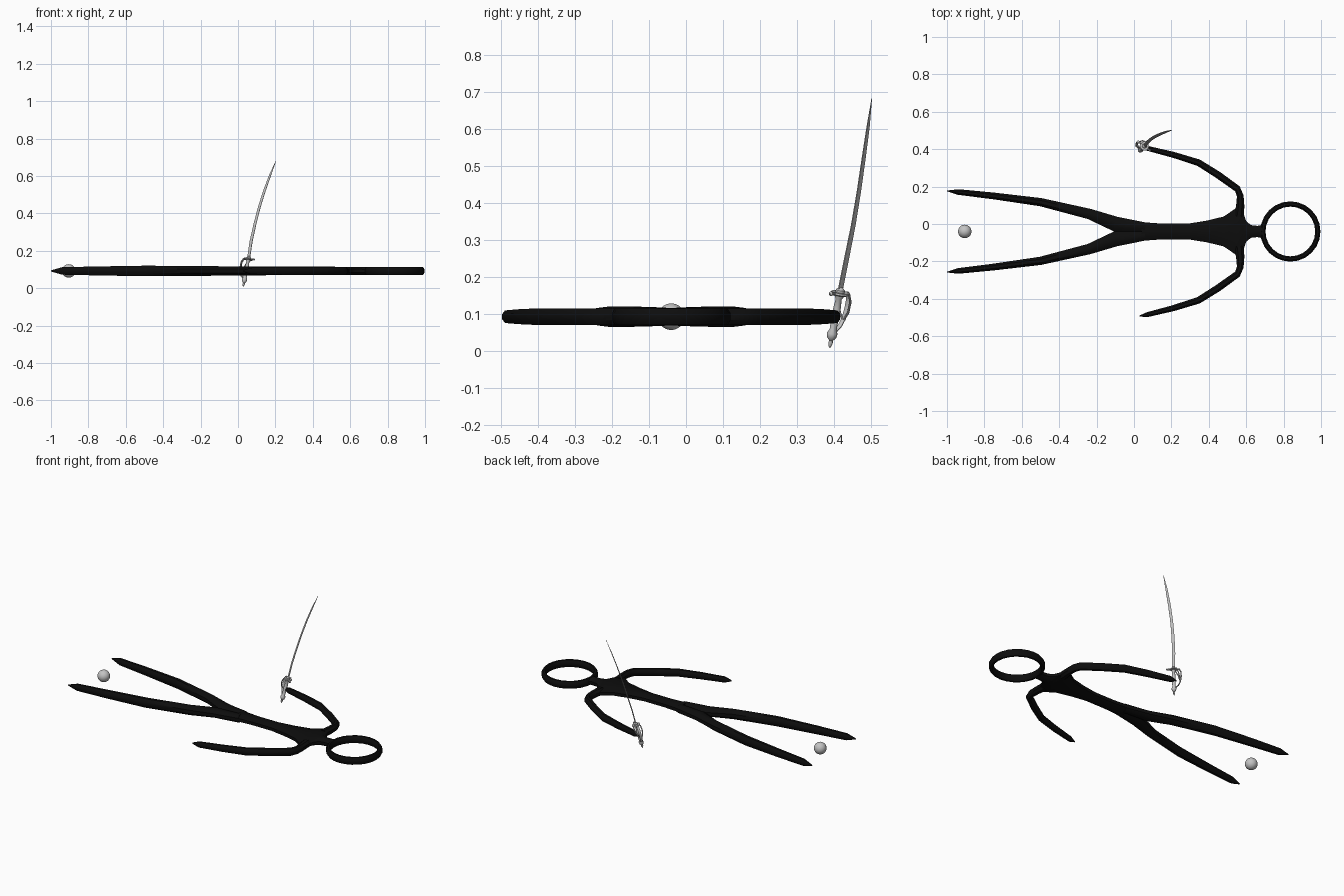
import bpy, bmesh, math
from mathutils import Vector

if "Cube" in bpy.data.objects:
    bpy.data.objects.remove(bpy.data.objects["Cube"])


def material(name, value):
    m = bpy.data.materials.new(name)
    m.diffuse_color = (value, value, value, 1)
    m.use_nodes = True
    m.node_tree.nodes["Principled BSDF"].inputs["Base Color"].default_value = m.diffuse_color
    return m


BLACK = material("black", 0.004)
STEEL = material("steel grey", 0.55)
MID_Y, MID_Z = -0.04, 0.092      # symmetry line of the figure


def finish(obj, mat, angle=40):
    obj.data.materials.append(mat)
    bpy.ops.object.select_all(action='DESELECT')
    obj.select_set(True)
    bpy.context.view_layer.objects.active = obj
    bpy.ops.object.shade_smooth_by_angle(angle=math.radians(angle))
    return obj


def loft(name, path, mat, up=(0, 0, 1), sides=8, closed=False):
    """Sweep an elliptical section along (point, half width, half height) stations."""
    bm = bmesh.new()
    up, n, rings = Vector(up), len(path), []
    pts = [Vector(p[0]) for p in path]
    for i, (_, w, h) in enumerate(path):
        a = pts[(i - 1) % n] if closed else pts[max(i - 1, 0)]
        b = pts[(i + 1) % n] if closed else pts[min(i + 1, n - 1)]
        t = (b - a).normalized()
        side = t.cross(up).normalized()
        top = side.cross(t)
        ring = []
        for k in range(sides):
            ang = 2 * math.pi * (k + 0.5) / sides
            s = 1 / math.cos(math.pi / sides)
            ring.append(bm.verts.new(pts[i] + side * w * s * math.cos(ang)
                                     + top * h * s * math.sin(ang)))
        rings.append(ring)
    for i in range(n if closed else n - 1):
        r, q = rings[i], rings[(i + 1) % n]
        for k in range(sides):
            j = (k + 1) % sides
            bm.faces.new((r[k], r[j], q[j], q[k]))
    if not closed:
        bm.faces.new(rings[0])
        bm.faces.new(rings[-1])
    bmesh.ops.recalc_face_normals(bm, faces=bm.faces)
    mesh = bpy.data.meshes.new(name)
    bm.to_mesh(mesh)
    bm.free()
    obj = bpy.data.objects.new(name, mesh)
    bpy.context.collection.objects.link(obj)
    return finish(obj, mat)


def flat(stations, sign=1):
    """Stations (x, offset from the symmetry line, half width, half height)."""
    return [((x, MID_Y + sign * y, MID_Z), w, h) for x, y, w, h in stations]


# Torso, shoulders and neck
loft("torso", flat([(-0.11, 0, 0.07, 0.024), (0.04, 0, 0.05, 0.024),
                    (0.15, 0, 0.042, 0.023), (0.29, 0, 0.042, 0.023),
                    (0.39, 0, 0.058, 0.023), (0.48, 0, 0.08, 0.023),
                    (0.55, 0, 0.128, 0.022), (0.58, 0, 0.115, 0.022),
                    (0.60, 0, 0.055, 0.022), (0.625, 0, 0.034, 0.022),
                    (0.66, 0, 0.03, 0.022), (0.69, 0, 0.036, 0.021)])[1:], BLACK)

# Ring head
head = [((0.836 + 0.147 * math.cos(a), MID_Y + 0.147 * math.sin(a), MID_Z), 0.014, 0.022)
        for a in (2 * math.pi * i / 24 for i in range(24))]
loft("head_ring", head, BLACK, closed=True)

# Legs and arms, mirrored across the body
for sign, tag in ((1, "left"), (-1, "right")):
    loft(tag + "_leg", flat([(0.06, 0.022, 0.026, 0.024), (-0.10, 0.040, 0.040, 0.025),
                             (-0.24, 0.094, 0.028, 0.027), (-0.50, 0.157, 0.022, 0.028),
                             (-0.75, 0.190, 0.018, 0.024), (-0.94, 0.211, 0.015, 0.020),
                             (-1.0, 0.217, 0.002, 0.003)], sign), BLACK)
    loft(tag + "_arm", flat([(0.562, 0.08, 0.026, 0.022), (0.568, 0.14, 0.022, 0.022),
                             (0.568, 0.19, 0.018, 0.022), (0.553, 0.228, 0.018, 0.022),
                             (0.45, 0.302, 0.019, 0.022), (0.345, 0.368, 0.018, 0.022),
                             (0.21, 0.410, 0.016, 0.020), (0.07, 0.445, 0.013, 0.017),
                             (0.03, 0.452, 0.003, 0.004)], sign), BLACK)

# Ball between the feet
bpy.ops.mesh.primitive_uv_sphere_add(segments=32, ring_count=16, radius=0.036,
                                     location=(-0.905, MID_Y, MID_Z))
ball = bpy.context.object
ball.name = "ball"
finish(ball, STEEL, 60)

# Sabre: the hilt axis, the knuckle direction and the flat of the blade
BASE, AXIS = Vector((0.028, 0.389, 0.008)), Vector((0.028, 0.028, 0.15))
KNUCKLE, FLAT = Vector((-0.78, 0.62, 0.03)), Vector((0.62, 0.78, 0))


def hilt(s, out=0.0, across=0.0):
    return BASE + AXIS * s + KNUCKLE * out + FLAT * across


# Pommel, grip and guard collar turned on the hilt axis
turned = [(0, 0.002), (0.08, 0.006), (0.13, 0.005), (0.18, 0.012), (0.26, 0.014),
          (0.33, 0.009), (0.50, 0.010), (0.70, 0.010), (0.88, 0.008), (0.92, 0.012),
          (1.04, 0.012), (1.09, 0.005)]
loft("grip_and_pommel", [(hilt(s), r, r) for s, r in turned], STEEL, FLAT, 12)

# Oval guard plate
loft("guard_plate", [(hilt(s), w, h) for s, w, h in
                     ((0.95, 0.020, 0.019), (0.97, 0.025, 0.024), (1.0, 0.024, 0.023))],
     STEEL, FLAT, 16)

# Cross bar with rounded ends
bar = [(-0.043, 0.002), (-0.039, 0.006), (-0.033, 0.004), (0, 0.005),
       (0.030, 0.004), (0.036, 0.004)]
loft("cross_bar", [(hilt(0.98, o), r, r) for o, r in bar], STEEL, FLAT)

# Knuckle bow and a thinner side branch
bow = [(0.98, 0.033), (0.88, 0.043), (0.70, 0.043), (0.52, 0.038), (0.38, 0.026), (0.28, 0.008)]
loft("knuckle_bow", [(hilt(s, o), 0.003, 0.007) for s, o in bow], STEEL, FLAT)
branch = [(0.98, 0.012, 0.022), (0.82, 0.026, 0.022), (0.62, 0.035, 0.014), (0.48, 0.036, 0.0)]
for sign, tag in ((1, "outer"), (-1, "inner")):
    loft(tag + "_branch", [(hilt(s, o, a * sign), 0.003, 0.003) for s, o, a in branch],
         STEEL, FLAT)

# Curved tapering blade
blade = [((0.056, 0.416, 0.155), 0.009, 0.0030), ((0.070, 0.435, 0.25), 0.009, 0.0028),
         ((0.090, 0.453, 0.34), 0.0085, 0.0026), ((0.113, 0.468, 0.43), 0.008, 0.0024),
         ((0.141, 0.481, 0.52), 0.0075, 0.0022), ((0.172, 0.493, 0.605), 0.006, 0.0020),
         ((0.204, 0.503, 0.683), 0.0008, 0.0006)]
loft("blade", blade, STEEL, FLAT, 6)
